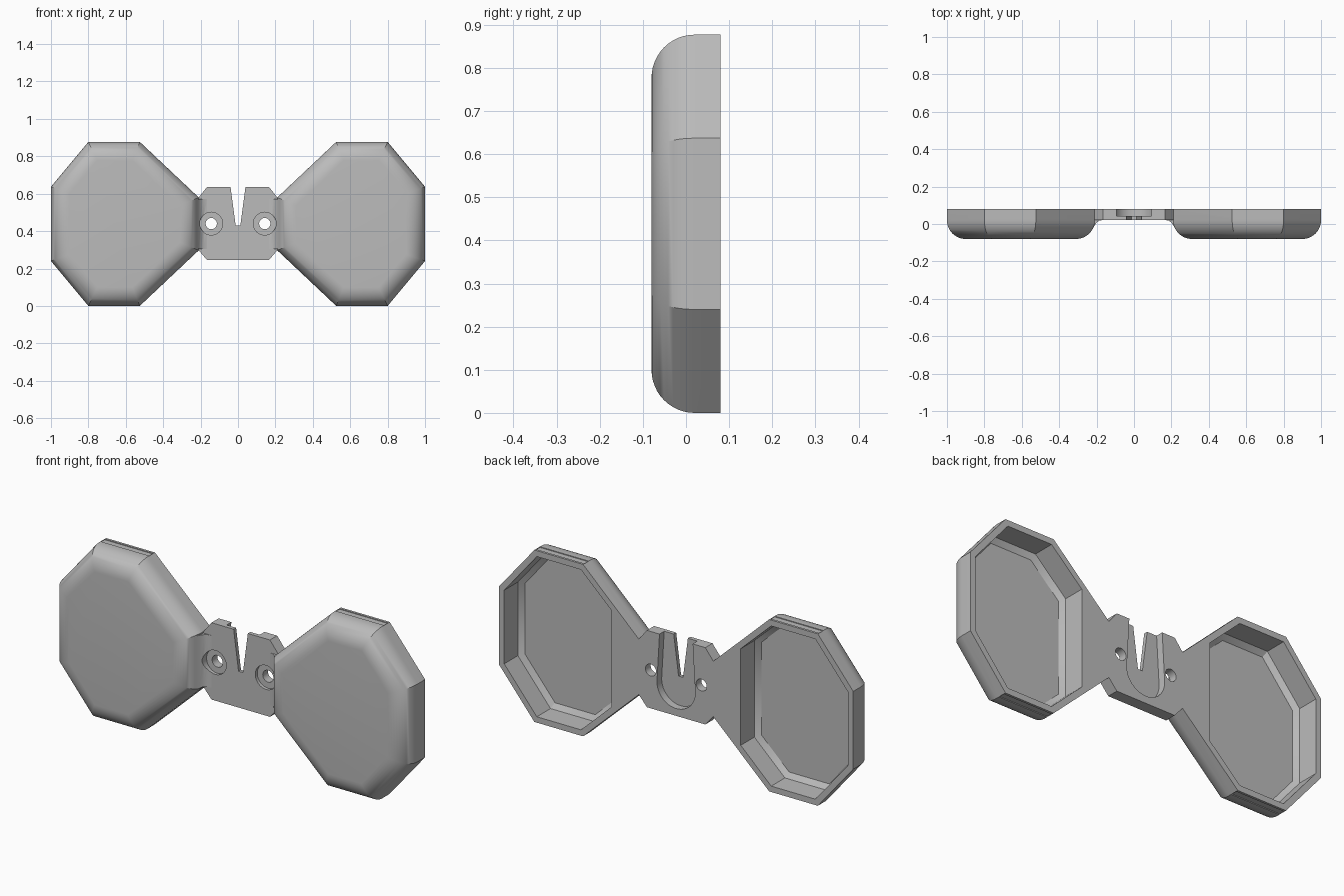
import bpy, bmesh, math
from mathutils import Vector

cube = bpy.data.objects.get("Cube")
if cube:
    bpy.data.objects.remove(cube, do_unlink=True)

grey = bpy.data.materials.new("plain_grey")
grey.use_nodes = True
GREY = (0.5, 0.5, 0.5, 1)
grey.diffuse_color = GREY
grey.node_tree.nodes["Principled BSDF"].inputs["Base Color"].default_value = GREY


def loft(name, rings):
    """Solid from a list of equal-length closed rings, capped at both ends."""
    bm = bmesh.new()
    loops = [[bm.verts.new(p) for p in ring] for ring in rings]
    n = len(loops[0])
    for a, b in zip(loops, loops[1:]):
        for i in range(n):
            j = (i + 1) % n
            bm.faces.new((a[i], a[j], b[j], b[i]))
    bm.faces.new(loops[0])
    bm.faces.new(loops[-1])
    bmesh.ops.recalc_face_normals(bm, faces=bm.faces[:])
    mesh = bpy.data.meshes.new(name)
    bm.to_mesh(mesh)
    bm.free()
    obj = bpy.data.objects.new(name, mesh)
    bpy.context.collection.objects.link(obj)
    return obj


def prism_y(name, pts, y0, y1):
    return loft(name, [[(x, y, z) for x, z in pts] for y in (y0, y1)])


def circle(cx, cz, r, n=40, start=0.0, sweep=math.tau):
    return [(cx + r * math.cos(start + sweep * i / n),
             cz + r * math.sin(start + sweep * i / n)) for i in range(n)]


def inset(pts, dists):
    """Move each edge of a counter-clockwise outline inward by its own distance."""
    n, out = len(pts), []
    for i in range(n):
        p0, p, p1 = (Vector(pts[k % n]) for k in (i - 1, i, i + 1))
        a, b = (p - p0).normalized(), (p1 - p).normalized()
        na, nb = Vector((-a.y, a.x)), Vector((-b.y, b.x))
        da, db = dists[i - 1], dists[i]
        det = na.x * nb.y - na.y * nb.x
        out.append((p.x + (da * nb.y - db * na.y) / det,
                    p.y + (db * na.x - da * nb.x) / det))
    return out


def modify(obj, kind, **props):
    mod = obj.modifiers.new(kind.title(), kind)
    for key, value in props.items():
        setattr(mod, key, value)
    bpy.context.view_layer.objects.active = obj
    bpy.ops.object.modifier_apply(modifier=mod.name)


def cut(obj, cutters):
    for c in cutters:
        modify(obj, 'BOOLEAN', operation='DIFFERENCE', solver='EXACT', object=c)


BACK, FRONT, PLATE, R, TOP = 0.08, -0.08, 0.022, 0.1, 0.877

# Octagonal cup: cavity floor, chamfer, wall, rim, outer wall, rounded front
octagon = [(0.8, 0), (1, 0.24), (1, 0.637), (0.8, TOP),
           (0.525, TOP), (0.21, 0.58), (0.21, 0.297), (0.525, 0)]
INNER_EDGE = 5


def ring(d, y, inner=None):
    dists = [d] * len(octagon)
    if inner:
        dists[INNER_EDGE] = inner
    return [(x, y, z) for x, z in inset(octagon, dists)]


rings = [ring(0.055, -0.05, 0.18), ring(0.03, -0.03, 0.155),
         ring(0.03, BACK, 0.155), ring(0, BACK)]
STEPS = 12
for i in range(STEPS + 1):
    t = math.pi / 2 * i / STEPS
    rings.append(ring(R * (1 - math.cos(t)), FRONT + R - R * math.sin(t)))
cups = loft("cups", rings)

# Shallow grooves along the top and bottom walls
for z in (0, TOP):
    groove = prism_y("groove_cutter", [(0.525, z - 0.004), (0.8, z - 0.004),
                                       (0.8, z + 0.004), (0.525, z + 0.004)], 0.035, 0.068)
    cut(cups, [groove])
    bpy.data.objects.remove(groove, do_unlink=True)
modify(cups, 'MIRROR', use_mirror_merge=False)

# Bridge plate with a tapered notch
half = [(0.0125, 0.43), (0.04, 0.637), (0.165, 0.637),
        (0.21, 0.58), (0.21, 0.297), (0.165, 0.245)]
bridge = prism_y("bridge", half + [(-x, z) for x, z in reversed(half)], PLATE, BACK)

# Concave blends between the bridge and the cups
blend = [(0.165, PLATE), (0.185, 0.018), (0.2, 0.007), (0.212, -0.01),
         (0.223, -0.03), (0.25, PLATE)]
blends = loft("bridge_blends", [[(x, y, z) for x, y in blend] for z in (0.305, 0.572)])
modify(blends, 'MIRROR', use_mirror_merge=False)

# Screw holes with counterbores, and the rounded pocket behind the notch
bores, holes = [], []
for s in (-1, 1):
    bores.append(prism_y("bore_cutter", circle(s * 0.143, 0.44, 0.061), -0.1, 0.038))
    holes.append(prism_y("hole_cutter", circle(s * 0.143, 0.44, 0.03), -0.1, 0.2))
pocket_outline = circle(0, 0.39, 0.108, 24, math.pi, math.pi) + [
    (0.108, 0.39), (0.09, 0.7), (-0.09, 0.7)]
pocket = prism_y("pocket_cutter", pocket_outline, 0.042, 0.2)
cut(bridge, bores + holes + [pocket])
cut(blends, bores)
for c in bores + holes + [pocket]:
    bpy.data.objects.remove(c, do_unlink=True)

# Colour and shading
for obj in (cups, bridge, blends):
    obj.data.materials.clear()
    obj.data.materials.append(grey)
    bpy.ops.object.select_all(action='DESELECT')
    obj.select_set(True)
    bpy.context.view_layer.objects.active = obj
    bpy.ops.object.shade_smooth_by_angle(angle=math.radians(30))
